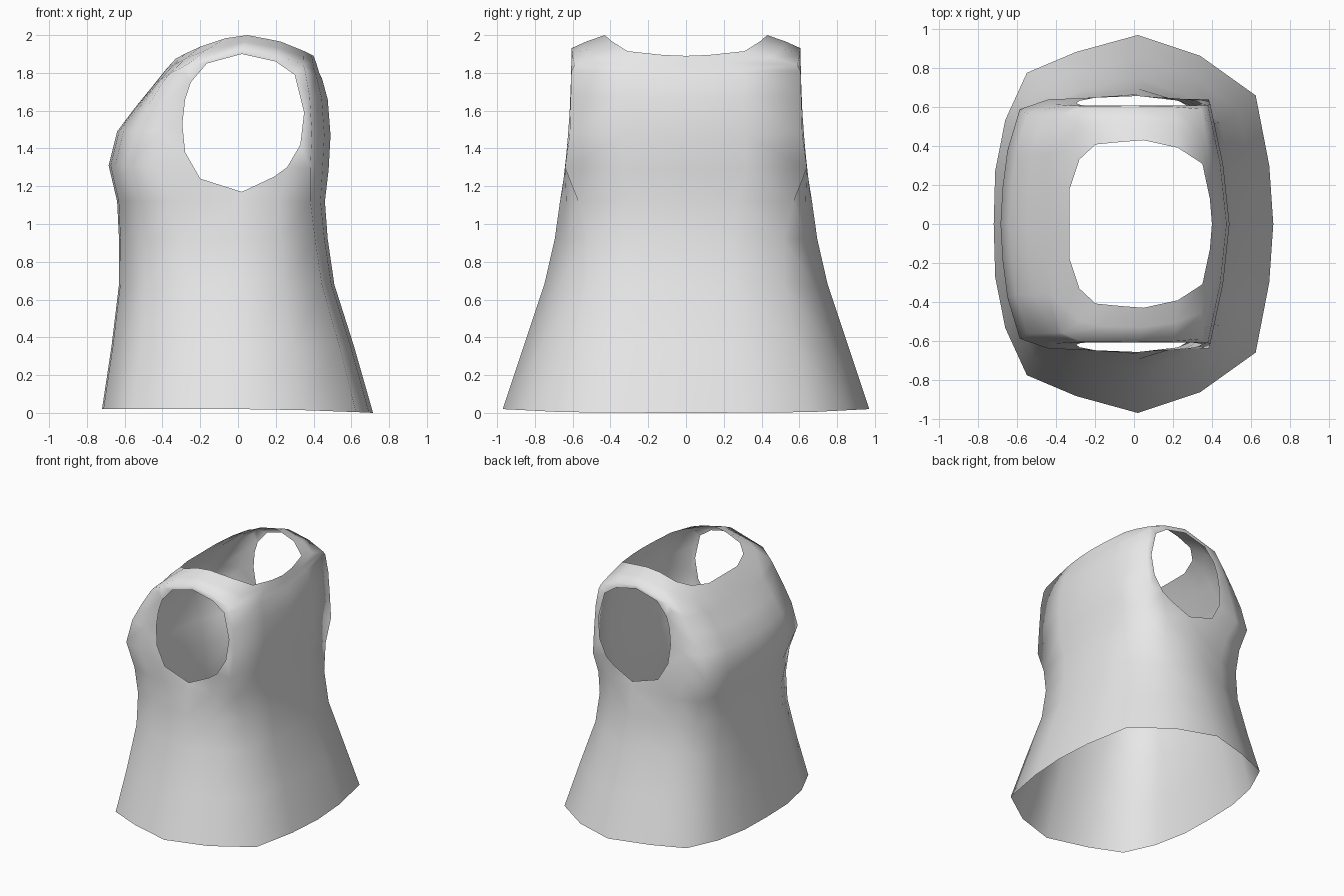
import bpy, bmesh

if "Cube" in bpy.data.objects:
    bpy.data.objects.remove(bpy.data.objects["Cube"])

# Half outlines, front centre -> side -> back centre (fractions of ring depth / width)
HEM = [(-1, 0), (-.99, .28), (-.92, .55), (-.77, .80), (-.43, .91), (0, 1),
       (.46, .89), (.87, .68), (.97, .31), (1, 0)]
MID = [(-1, 0), (-.985, .29), (-.95, .59), (-.86, .92), (-.65, 1), (0, 1),
       (.45, 1), (.79, 1), (.93, .5), (1, 0)]
NECK = [(-1, 0), (-1, .42), (-.87, .77), (-.65, .95), (-.3, .98), (0, 1),
        (.5, .91), (.86, .72), (.97, .30), (1, 0)]

# Rings: x front, x back, half width, z front, z side, z back, shape (0 hem, 1 mid, 2 neck)
RINGS = [
    (-.72, .715, .97, .02, .02, .00, 0),
    (-.67, .615, .86, .35, .35, .35, 0),
    (-.63, .51, .75, .68, .68, .68, .05),
    (-.63, .475, .695, .92, .92, .92, .2),
    (-.64, .46, .667, 1.12, 1.12, 1.12, .55),
    (-.685, .48, .64, 1.31, 1.31, 1.29, 1),
    (-.64, .49, .615, 1.49, 1.50, 1.47, 1),
    (-.55, .475, .61, 1.61, 1.72, 1.66, 1),
    (-.46, .445, .607, 1.72, 1.89, 1.77, 1),
    (-.44, .43, .607, 1.745, 1.93, 1.80, 1.1),
    (-.38, .415, .53, 1.82, 1.965, 1.85, 1.5),
    (-.33, .40, .43, 1.875, 2.0, 1.89, 2),
]

# Armhole outline in the x-z plane
ARMHOLE = [(.02, 1.90), (.20, 1.86), (.30, 1.79), (.35, 1.59), (.33, 1.42),
           (.26, 1.30), (.19, 1.25), (.02, 1.17), (-.20, 1.24), (-.28, 1.38),
           (-.295, 1.53), (-.28, 1.66), (-.25, 1.75), (-.165, 1.85)]
HOLE_ROWS, HOLE_COLS = range(4, 9), range(4, 7)


def ring_points(xf, xb, ys, zf, zs, zb, shape):
    a, b, t = (HEM, MID, shape) if shape <= 1 else (MID, NECK, shape - 1)
    cx = .02 + .03 * max(0, shape - 1)
    pts = []
    for (u0, v0), (u1, v1) in zip(a, b):
        u, v = u0 + (u1 - u0) * t, v0 + (v1 - v0) * t
        x_end, z_end = (xf, zf) if u < 0 else (xb, zb)
        pts.append((cx + (x_end - cx) * abs(u), ys * v,
                    zs + (z_end - zs) * abs(u) ** 1.7))
    return pts


# Garment half as a loft from hem to neckline, leaving the arm region open
bm = bmesh.new()
grid = [[bm.verts.new(p) for p in ring_points(*r)] for r in RINGS]
for i, (lo, hi) in enumerate(zip(grid, grid[1:])):
    for k in range(len(lo) - 1):
        if not (i in HOLE_ROWS and k in HOLE_COLS):
            bm.faces.new((lo[k], hi[k], hi[k + 1], lo[k + 1]))

# Border of the open region
r0, r1, c0, c1 = HOLE_ROWS[0], HOLE_ROWS[-1] + 1, HOLE_COLS[0], HOLE_COLS[-1] + 1
border = ([grid[r0][k] for k in range(c0, c1)] + [grid[i][c1] for i in range(r0, r1)]
          + [grid[r1][k] for k in range(c1, c0, -1)]
          + [grid[i][c0] for i in range(r1, r0, -1)])
edges = [bm.edges.get((a, b)) for a, b in zip(border, border[1:] + border[:1])]

# Armhole rim, joined to the border
rim = [bm.verts.new((x, .607 + .05 * ((1.9 - z) / .73) ** 2, z)) for x, z in ARMHOLE]
edges += [bm.edges.new((a, b)) for a, b in zip(rim, rim[1:] + rim[:1])]
bmesh.ops.bridge_loops(bm, edges=edges)
bmesh.ops.delete(bm, geom=[v for v in bm.verts if not v.link_faces], context='VERTS')
for f in bm.faces:
    f.normal_update()
    c = f.calc_center_median()
    if f.normal.x * c.x + f.normal.y * c.y < 0:
        f.normal_flip()

mesh = bpy.data.meshes.new("sleeveless_top")
bm.to_mesh(mesh)
bm.free()
top = bpy.data.objects.new("sleeveless_top", mesh)
bpy.context.collection.objects.link(top)

# Plain fabric colour
fabric = bpy.data.materials.new("light_grey_fabric")
fabric.diffuse_color = (.8, .8, .8, 1)
fabric.use_nodes = True
fabric.node_tree.nodes["Principled BSDF"].inputs["Base Color"].default_value = fabric.diffuse_color
mesh.materials.append(fabric)
mesh.polygons.foreach_set("use_smooth", [True] * len(mesh.polygons))

# Other half
mirror = top.modifiers.new("mirror", 'MIRROR')
mirror.use_axis = (False, True, False)
mirror.merge_threshold = .001
